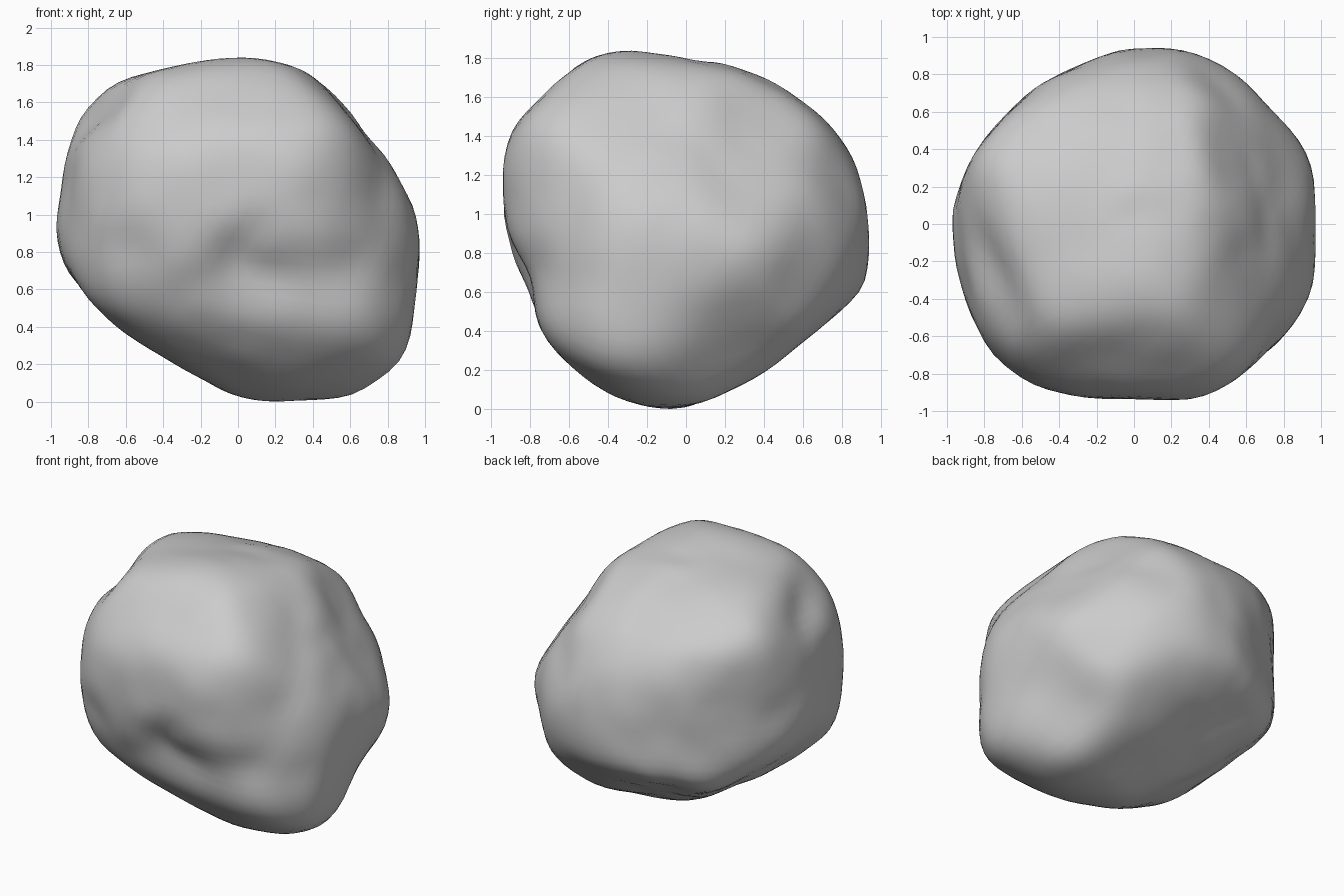
import bpy
import bmesh
import math
from mathutils import Vector, noise

cube = bpy.data.objects.get("Cube")
if cube:
    bpy.data.objects.remove(cube, do_unlink=True)


def outline(azimuth, elevation, *radii):
    """A silhouette across a facing direction: its plane axes and its radii,
    in hundredths, evenly spaced counter-clockwise from the horizontal."""
    az, el = math.radians(azimuth), math.radians(elevation)
    across = Vector((-math.sin(az), math.cos(az), 0))
    up = Vector((-math.cos(az) * math.sin(el),
                 -math.sin(az) * math.sin(el), math.cos(el)))
    return across, up, radii


def feature(start, end, width, depth):
    """A valley (positive depth) or ridge (negative) between two directions."""
    return Vector(start).normalized(), Vector(end).normalized(), width, depth


# Rock silhouettes: front, side, top and three diagonals
outlines = [
    outline(-90, 0, 99, 88, 88, 92, 93, 92, 104, 99,
            99, 91, 87, 82, 91, 102, 118, 104),
    outline(0, 0, 95, 93, 91, 87, 87, 100, 99, 102,
            94, 86, 97, 96, 93, 86, 88, 97),
    outline(-90, 90, 98, 105, 100, 100, 96, 89, 94, 94,
            99, 97, 105, 98, 93, 98, 99, 101),
    outline(-45, 30, 98, 92, 96, 92, 93, 105, 100, 104,
            107, 96, 89, 89, 102, 111, 96, 100),
    outline(135, 30, 104, 107, 104, 105, 104, 93, 82, 86,
            100, 99, 88, 77, 79, 78, 89, 102),
    outline(45, -30, 89, 95, 98, 91, 95, 93, 93, 101,
            101, 109, 104, 89, 85, 83, 82, 95),
]

# Front crease, two front hollows, shoulder, upper left hollow, left valley
features = [
    feature((0, -.8, -.2), (.5, -.7, -.2), .14, .06),
    feature((-.6, -.8, -.1), (-.5, -.8, -.1), .12, .05),
    feature((0, -.9, -.1), (.1, -.9, 0), .1, .04),
    feature((.7, -.5, .2), (.6, -.2, .6), .12, .03),
    feature((-.7, -.1, .5), (-.6, -.4, .6), .13, .04),
    feature((-.9, .3, .1), (-.9, -.3, .3), .12, .03),
]


def outline_radius(radii, angle):
    """Smooth cubic interpolation around a closed outline."""
    count = len(radii)
    step = angle / math.tau * count
    i = math.floor(step)
    t = step - i
    a, b, c, d = (radii[(i + k) % count] for k in (-1, 0, 1, 2))
    bend = t * (2 * a - 5 * b + 4 * c - d + t * (3 * (b - c) + d - a))
    return (b + t * (c - a + bend) / 2) / 100


def segment_distance(p, a, b):
    along = b - a
    t = max(0, min(1, (p - a).dot(along) / along.length_squared))
    return (p - a - along * t).length


def radius(direction):
    """Soft intersection of the outlines, carved and roughened."""
    power = 28
    total = 0
    for across, up, radii in outlines:
        x, y = direction.dot(across), direction.dot(up)
        limit = outline_radius(radii, math.atan2(y, x))
        total += (math.hypot(x, y) / limit) ** power
    r = 1.01 * total ** (-1 / power)
    for a, b, width, depth in features:
        offset = segment_distance(direction, a, b) / width
        r -= depth * math.exp(-offset * offset)
    rough = noise.noise(direction * 3) + noise.noise(direction * 6)
    return r + .013 * rough


# Rock body
bm = bmesh.new()
bmesh.ops.create_icosphere(bm, subdivisions=5, radius=1)
for v in bm.verts:
    direction = v.co.normalized()
    v.co = direction * radius(direction)
for _ in range(2):
    bmesh.ops.smooth_vert(bm, verts=bm.verts, factor=.5, use_axis_x=True,
                          use_axis_y=True, use_axis_z=True)

# Centre the rock and rest it on the ground
for axis in range(3):
    low = min(v.co[axis] for v in bm.verts)
    high = max(v.co[axis] for v in bm.verts)
    shift = -low if axis == 2 else -(low + high) / 2
    for v in bm.verts:
        v.co[axis] += shift
for face in bm.faces:
    face.smooth = True

mesh = bpy.data.meshes.new("rock")
bm.to_mesh(mesh)
bm.free()
rock = bpy.data.objects.new("rock", mesh)
bpy.context.collection.objects.link(rock)

# Stone grey
stone = bpy.data.materials.new("stone_grey")
stone.use_nodes = True
grey = (.6, .6, .6, 1)
stone.diffuse_color = grey
for node in stone.node_tree.nodes:
    if node.type == "BSDF_PRINCIPLED":
        node.inputs["Base Color"].default_value = grey
        node.inputs["Roughness"].default_value = .9
mesh.materials.append(stone)
